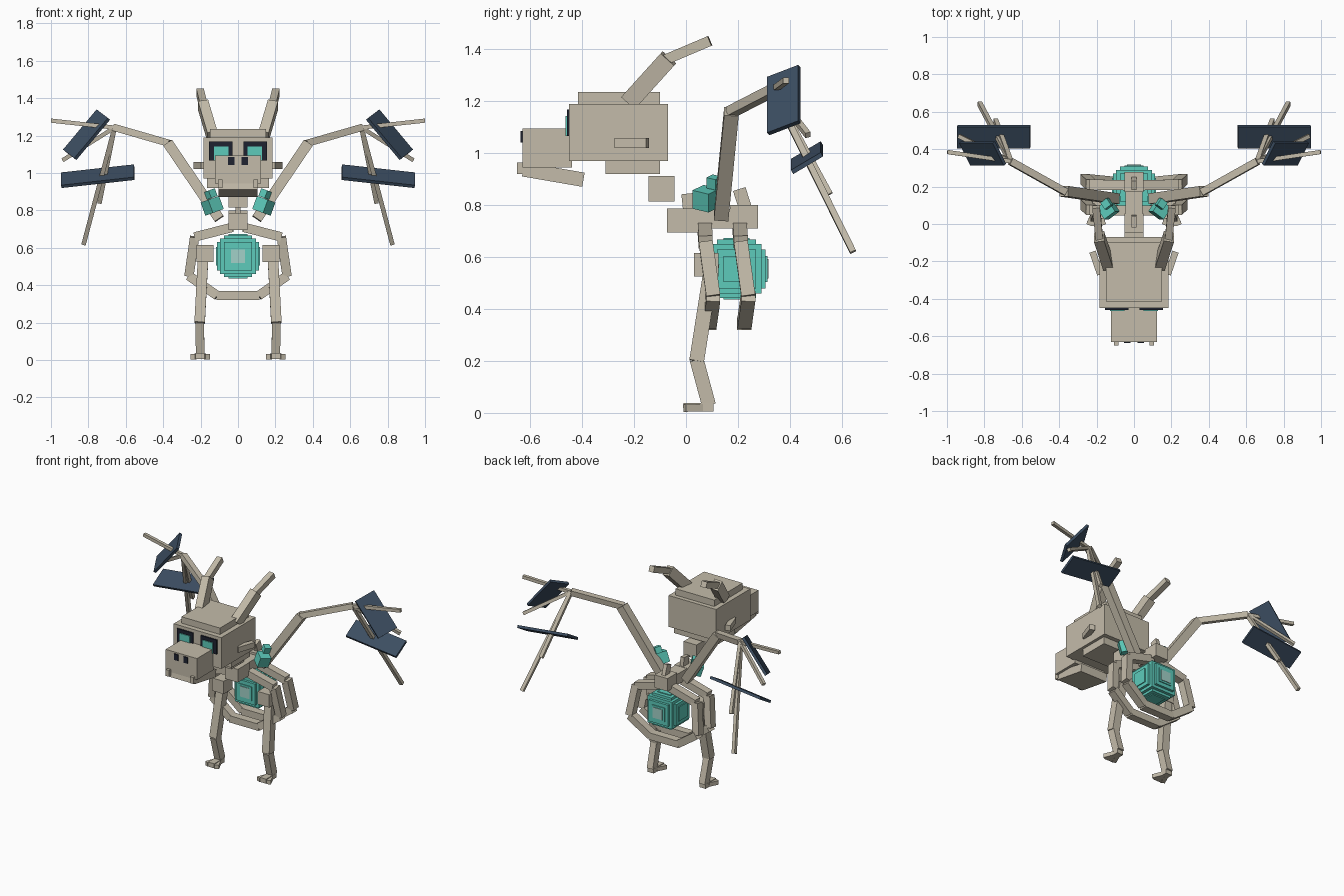
import bpy, bmesh, math
from mathutils import Vector, Matrix

if "Cube" in bpy.data.objects:
    bpy.data.objects.remove(bpy.data.objects["Cube"])


def material(name, rgb):
    m = bpy.data.materials.new(name)
    m.diffuse_color = (*rgb, 1)
    m.use_nodes = True
    m.node_tree.nodes["Principled BSDF"].inputs["Base Color"].default_value = m.diffuse_color
    return m


BONE = material("bone", (0.55, 0.50, 0.40))
TEAL = material("teal crystal", (0.11, 0.60, 0.50))
PALE = material("pale crystal", (0.36, 0.64, 0.58))
NAVY = material("navy membrane", (0.045, 0.075, 0.12))
DARK = material("dark socket", (0.013, 0.016, 0.030))


def block(name, c, u, v, w, mat):
    """Box centred on c with full edge vectors u, v, w."""
    m = Matrix((u, v, w)).transposed().to_4x4()
    if m.determinant() < 0:
        m = Matrix((v, u, w)).transposed().to_4x4()
    bm = bmesh.new()
    bmesh.ops.create_cube(bm, size=1, matrix=Matrix.Translation(c) @ m)
    me = bpy.data.meshes.new(name)
    bm.to_mesh(me)
    bm.free()
    me.materials.append(mat)
    bpy.context.collection.objects.link(bpy.data.objects.new(name, me))


def box(name, x, y, z, mat=BONE):
    """Axis-aligned box from (min, max) ranges."""
    r = (x, y, z)
    s = [b - a for a, b in r]
    block(name, Vector([(a + b) / 2 for a, b in r]),
          Vector((s[0], 0, 0)), Vector((0, s[1], 0)), Vector((0, 0, s[2])), mat)


def beam(name, a, b, width, depth, ref=(1, 0, 0), mat=BONE):
    """Square bar from a to b; width runs along ref."""
    a, b, ref = Vector(a), Vector(b), Vector(ref)
    d = (b - a).normalized()
    u = (ref - d * ref.dot(d)).normalized()
    block(name, (a + b) / 2, u * width, d.cross(u) * depth, b - a, mat)


def plate(name, c, u, v, t, mat):
    u, v = Vector(u), Vector(v)
    block(name, Vector(c), u, v, u.cross(v).normalized() * t, mat)


# Head
box("skull", (-.185, .185), (-.45, -.07), (.97, 1.19))
box("skull_cap", (-.15, .15), (-.415, -.10), (1.18, 1.235))
box("skull_base", (-.165, .165), (-.31, -.10), (.92, .98))
box("snout", (-.122, .122), (-.63, -.44), (.945, 1.095))
beam("jaw", (0, -.627, .938), (0, -.395, .898), .21, .055)

# Neck and spine
box("neck", (-.05, .05), (-.145, -.045), (.815, .913))
box("front_vertebra", (-.05, .05), (-.073, .055), (.695, .787))
box("middle_vertebra", (-.045, .045), (.05, .175), (.71, .785))
box("back_vertebra", (-.05, .05), (.17, .277), (.71, .80))
beam("front_spine_spike", (0, .02, .77), (0, .012, .845), .028, .06)
beam("back_spine_spike", (0, .235, .77), (0, .205, .862), .028, .05)

# Glowing core: stepped cube
cc = (0, .195, .555)


def core_layer(name, hx, hy, hz, mat):
    box(name, *[(c - h, c + h) for c, h in zip(cc, (hx, hy, hz))], mat)


core_layer("core", .095, .095, .095, TEAL)
for i, axis in enumerate("xyz"):
    h = [.075] * 3
    h[i] = .112
    core_layer("core_step_" + axis, *h, TEAL)
    h = [.05] * 3
    h[i] = .118
    core_layer("core_cap_" + axis, *h, TEAL)
core_layer("core_window", .037, .122, .037, PALE)

# Ribs: closed hoops, bottom bars first
for n, y in (("front", .072), ("back", .207)):
    yb = y + .018
    box(n + "_rib_bottom", (-.115, .115), (yb - .028, yb + .028), (.32, .368))
    for s in (-1, 1):
        pts = [(s * .03, y, .71), (s * .232, y + .004, .658),
               (s * .262, y + .033, .45), (s * .11, yb, .344)]
        for a, b in zip(pts, pts[1:]):
            beam(n + "_rib", a, b, .054, .05, (0, 1, 0))

for s in (-1, 1):
    def p(x, y, z):
        return Vector((s * x, y, z))

    def sbox(name, x, y, z, mat=BONE):
        box(name, tuple(sorted((s * x[0], s * x[1]))), y, z, mat)

    # Face details
    sbox("eye_socket", (.03, .155), (-.459, -.449), (1.067, 1.168), DARK)
    sbox("eye", (.05, .128), (-.465, -.457), (1.067, 1.143), TEAL)
    sbox("nostril", (.02, .053), (-.637, -.629), (1.042, 1.085), DARK)
    sbox("tooth", (.082, .108), (-.65, -.622), (.92, .965))
    beam("ear", p(.18, -.27, 1.04), p(.222, -.148, 1.04), .035, .038)

    # Horns
    beam("horn_base", p(.137, -.22, 1.197), p(.187, -.068, 1.365), .055, .07)
    beam("horn_tip", p(.185, -.08, 1.36), p(.203, .092, 1.433), .04, .04)

    # Legs
    sbox("hip", (.132, .222), (.03, .125), (.525, .615))
    beam("thigh", p(.185, .1, .575), p(.205, .041, .2), .056, .057)
    beam("shin", p(.205, .041, .205), p(.202, .088, .03), .046, .054)
    sbox("foot", (.178, .226), (-.01, .105), (.006, .038))
    for t in (-1, 1):
        beam("side_toe", p(.202 + t * .012, .06, .02),
             p(.202 + t * .04, -.005, .018), .028, .028)

    # Shoulder crystals
    for n, c, size in (("large_crystal", p(.138, .077, .825), .075),
                       ("small_crystal", p(.145, .108, .888), .043)):
        r = Matrix.Rotation(s * math.radians(20), 3, "Y") @ \
            Matrix.Rotation(-s * math.radians(35), 3, "Z")
        block(n, c, r.col[0] * size, r.col[1] * size, r.col[2] * size, TEAL)

    # Wing arm and finger bones
    wrist = p(.66, .335, 1.243)
    beam("wing_upper_arm", p(.10, .135, .755), p(.375, .175, 1.16), .056, .056, (0, 1, 0))
    beam("wing_forearm", p(.365, .17, 1.158), wrist, .038, .038, (0, 1, 0))
    for tip, w in ((p(.998, .385, 1.28), .022), (p(.935, .47, 1.07), .022),
                   (p(.74, .553, .842), .024), (p(.825, .643, .62), .024)):
        beam("wing_finger", wrist, tip, w, w, (0, 1, 0))

    # Wing membrane plates
    plate("upper_membrane", p(.81, .377, 1.205), p(-.18, 0, .215), p(.06, .12, .046), .018, NAVY)
    plate("lower_membrane", p(.75, .466, .983), p(-.39, 0, .043), p(0, .115, .068), .018, NAVY)
